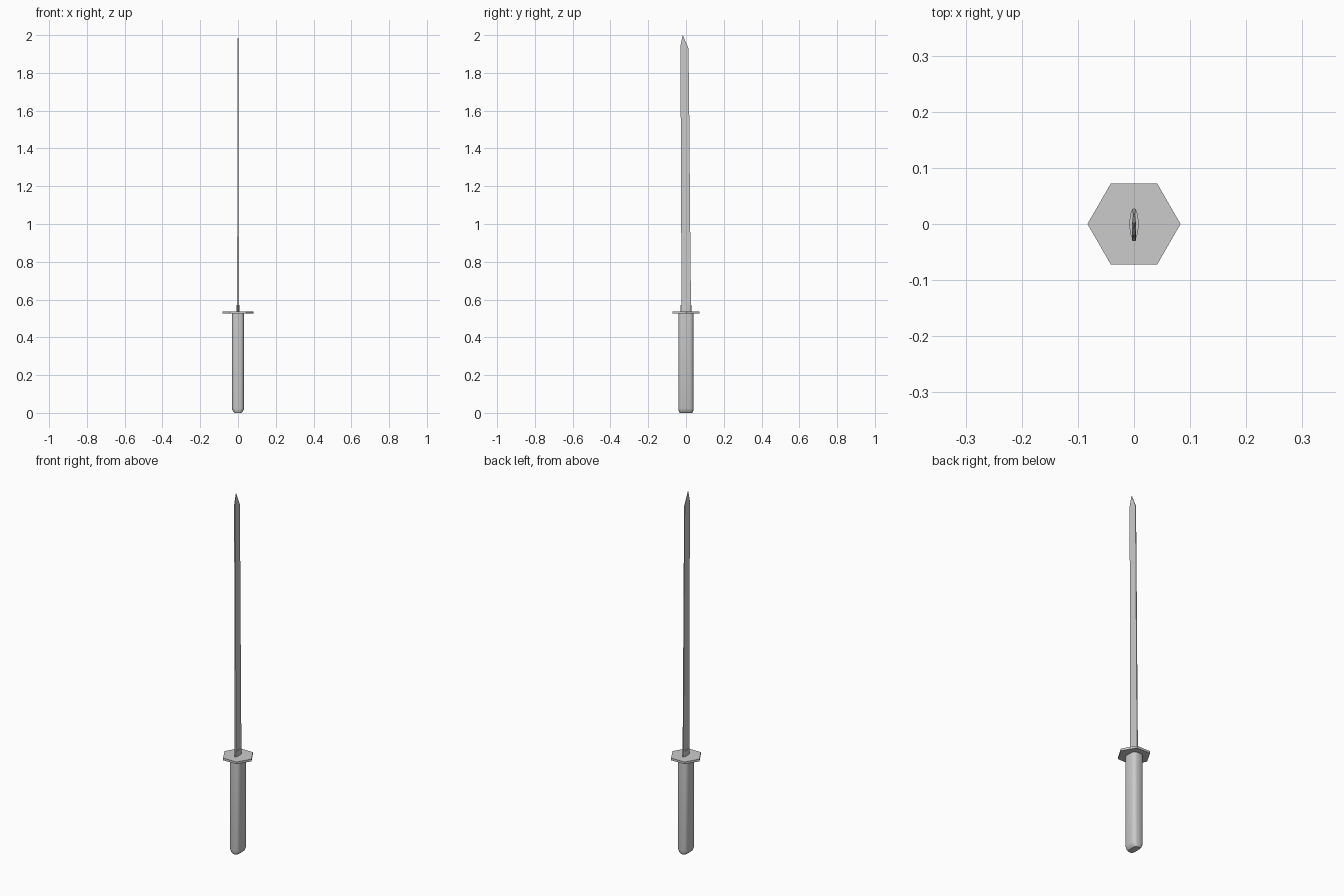
import bpy, bmesh
from math import cos, sin, pi, copysign

if "Cube" in bpy.data.objects:
    bpy.data.objects.remove(bpy.data.objects["Cube"])


def loft(name, rings, smooth=True):
    """Skin a list of equal-length point rings and cap both ends."""
    bm = bmesh.new()
    loops = [[bm.verts.new(p) for p in ring] for ring in rings]
    n = len(loops[0])
    for a, b in zip(loops, loops[1:]):
        for i in range(n):
            j = (i + 1) % n
            bm.faces.new((a[i], a[j], b[j], b[i]))
    bm.faces.new(loops[0][::-1])
    bm.faces.new(loops[-1])
    bmesh.ops.recalc_face_normals(bm, faces=bm.faces)
    me = bpy.data.meshes.new(name)
    bm.to_mesh(me)
    bm.free()
    ob = bpy.data.objects.new(name, me)
    bpy.context.collection.objects.link(ob)
    if smooth:
        bpy.ops.object.select_all(action='DESELECT')
        ob.select_set(True)
        bpy.context.view_layer.objects.active = ob
        bpy.ops.object.shade_smooth_by_angle(angle=pi / 6)
    return ob


def oval(rx, ry, z, n=24, power=1.0):
    """Ellipse ring; power below 1 squares it off."""
    def s(v):
        return copysign(abs(v) ** power, v)
    return [(rx * s(cos(2 * pi * i / n)), ry * s(sin(2 * pi * i / n)), z)
            for i in range(n)]


# Grip: rounded rectangle section with a bevelled pommel end
grip = [(0.018, 0.034, 0.0), (0.026, 0.038, 0.008), (0.033, 0.04, 0.024), (0.033, 0.04, 0.528)]
loft("grip", [oval(rx, ry, z, power=0.6) for rx, ry, z in grip])

# Hexagonal guard
loft("guard", [oval(0.083, 0.083, z, n=6) for z in (0.526, 0.538)], smooth=False)

# Oval collar at the blade root
loft("blade_collar", [oval(0.008, 0.028, z) for z in (0.53, 0.57)])

# Blade: thin, slightly curved, thinning towards the cutting edge
# height, spine y, edge y, half thickness
stations = [(0.53, -0.025, 0.027, 0.004), (0.9, -0.025, 0.023, 0.004),
            (1.25, -0.026, 0.020, 0.0037), (1.6, -0.028, 0.017, 0.0034)]
rings = [[(-t, s, z), (t, s, z), (0.6 * t, e, z), (-0.6 * t, e, z)]
         for z, s, e, t in stations]
t = 0.003
rings.append([(-t, -0.030, 1.94), (t, -0.030, 1.94),
              (0.6 * t, 0.013, 1.93), (-0.6 * t, 0.013, 1.93)])
# Pointed tip
rings.append([(-0.0008, -0.018, 2.0), (0.0008, -0.018, 2.0),
              (0.0006, -0.016, 1.998), (-0.0006, -0.016, 1.998)])
loft("blade", rings, smooth=False)
